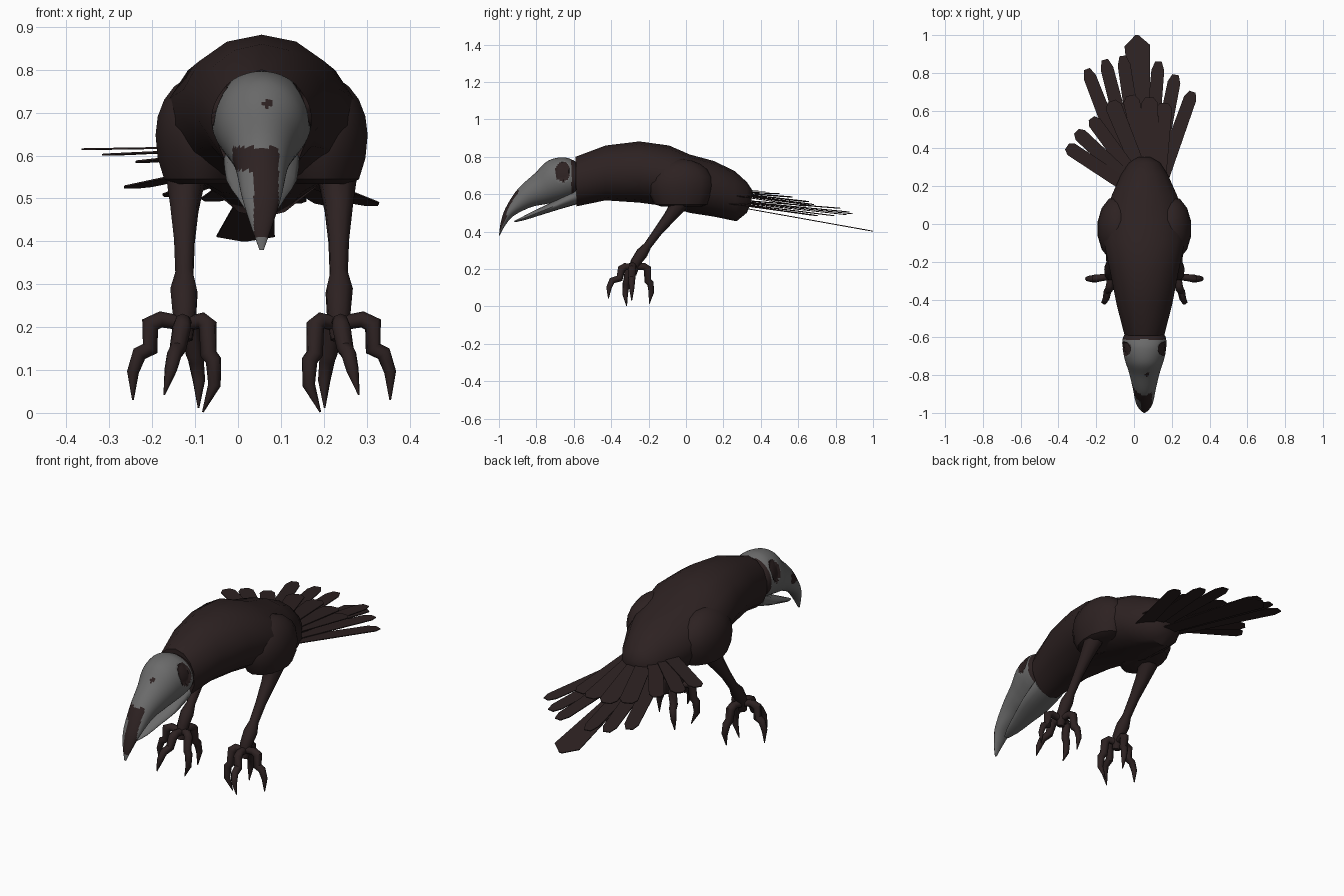
import bpy, bmesh, math
from mathutils import Vector

if "Cube" in bpy.data.objects:
    bpy.data.objects.remove(bpy.data.objects["Cube"])

CX = 0.055  # the bird's own centre line


def material(name, rgb):
    m = bpy.data.materials.new(name)
    m.diffuse_color = (*rgb, 1)
    m.use_nodes = True
    m.node_tree.nodes["Principled BSDF"].inputs["Base Color"].default_value = m.diffuse_color
    return m


BROWN = material("dark brown plumage", (0.026, 0.0155, 0.0155))
GREY = material("bone grey", (0.145, 0.145, 0.145))


def finish(ob, angle=40):
    bpy.ops.object.select_all(action='DESELECT')
    bpy.context.view_layer.objects.active = ob
    ob.select_set(True)
    bpy.ops.object.shade_smooth_by_angle(angle=math.radians(angle))
    return ob


def new_object(name, bm, mats):
    bmesh.ops.recalc_face_normals(bm, faces=bm.faces)
    me = bpy.data.meshes.new(name)
    bm.to_mesh(me)
    bm.free()
    for m in mats:
        me.materials.append(m)
    ob = bpy.data.objects.new(name, me)
    bpy.context.collection.objects.link(ob)
    return ob


def refine(st, n):
    """Catmull-Rom interpolation between loft stations."""
    out = []
    for i in range(len(st) - 1):
        quad = (st[max(i - 1, 0)], st[i], st[i + 1], st[min(i + 2, len(st) - 1)])
        for k in range(n):
            t = k / n
            out.append([0.5 * (2 * b + (c - a) * t + (2 * a - 5 * b + 4 * c - d) * t * t
                               + (3 * b - a - 3 * c + d) * t ** 3) for a, b, c, d in zip(*quad)])
    return out + [st[-1]]


def loft(name, stations, sides, mats, steps=1):
    """Stations: top y, top z, bottom y, bottom z, half width."""
    bm = bmesh.new()
    rings = []
    for ty, tz, by, bz, w in refine(stations, steps):
        mid, up = Vector((CX, (ty + by) / 2, (tz + bz) / 2)), Vector((0, (ty - by) / 2, (tz - bz) / 2))
        rings.append([bm.verts.new(mid + up * math.cos(a) + Vector((w * math.sin(a), 0, 0)))
                      for a in (2 * math.pi * k / sides for k in range(sides))])
    for a, b in zip(rings, rings[1:]):
        for k in range(sides):
            j = (k + 1) % sides
            bm.faces.new((a[k], a[j], b[j], b[k]))
    bm.faces.new(rings[0])
    bm.faces.new(rings[-1])
    return new_object(name, bm, mats)


def tube(name, pts, mat):
    """Tapered tube through points x, y, z, radius."""
    cu = bpy.data.curves.new(name, 'CURVE')
    cu.dimensions = '3D'
    cu.bevel_depth = 1.0
    cu.bevel_resolution = 2
    cu.use_fill_caps = True
    sp = cu.splines.new('POLY')
    sp.points.add(len(pts) - 1)
    for p, (x, y, z, r) in zip(sp.points, pts):
        p.co = (x, y, z, 1)
        p.radius = r
    cu.materials.append(mat)
    ob = bpy.data.objects.new(name, cu)
    bpy.context.collection.objects.link(ob)
    bpy.ops.object.select_all(action='DESELECT')
    bpy.context.view_layer.objects.active = ob
    ob.select_set(True)
    bpy.ops.object.convert(target='MESH')
    return finish(bpy.context.view_layer.objects.active, 50)


def feather(name, base, tip, w0, w1, point=0.5):
    """Very thin plate with a chamfered tip; point is the width left at the end."""
    base, tip = Vector(base), Vector(tip)
    d = tip - base
    side = d.cross(Vector((0, 0, 1))).normalized()
    up = side.cross(d).normalized() * 0.002
    bm = bmesh.new()
    e = w1 * point
    outline = [(0, -w0), (0.93, -w1), (1, -e), (1, e), (0.93, w1), (0, w0)]
    lo, hi = ([bm.verts.new(base + d * t + side * s + up * k) for t, s in outline] for k in (-1, 1))
    bm.faces.new(lo)
    bm.faces.new(hi)
    n = len(outline)
    for k in range(n):
        j = (k + 1) % n
        bm.faces.new((lo[k], lo[j], hi[j], hi[k]))
    return new_object(name, bm, [BROWN])


# Body
finish(loft("body", [
    (-.59, .80, -.585, .535, .108), (-.43, .86, -.43, .567, .150), (-.25, .882, -.25, .555, .186),
    (-.09, .86, -.10, .535, .220), (.02, .812, .02, .50, .220), (.15, .777, .15, .48, .178),
    (.26, .724, .27, .455, .125), (.325, .665, .325, .50, .085), (.355, .62, .35, .56, .035)],
    14, [BROWN]))

# Skull with the upper beak; eye sockets, beak ridge and nape are dark
skull = loft("skull", [
    (-.575, .755, -.575, .63, .090), (-.60, .780, -.595, .59, .112), (-.66, .797, -.64, .572, .117),
    (-.74, .777, -.70, .557, .103), (-.81, .710, -.75, .547, .083), (-.90, .627, -.83, .530, .062),
    (-.965, .525, -.92, .485, .046), (-.99, .450, -.965, .435, .027), (-1.0, .380, -.995, .380, .005)],
    64, [GREY, BROWN], 10)


def in_socket(p, scale=1.0):
    return ((p.y + .660) / .040) ** 2 + ((p.z - .720) / .054) ** 2 < scale and abs(p.x - CX) > .05


for f in skull.data.polygons:
    x, y, z = f.center
    n = f.normal
    x -= CX
    nape = y > -.612 and z > .6
    ridge = n.y < 0 and n.z > -.3 and y < -.84 and (
        (.41 < z < .62 and -.018 < x < .040) or (.565 < z < .62 and -.07 < x < .040))
    spot = n.y < -.2 and abs(x - .014) + abs(z - .722) < .012
    f.material_index = int(in_socket(f.center) or nape or ridge or spot)
for v in skull.data.vertices:
    if in_socket(v.co, 0.8):
        v.co.x -= math.copysign(.010, v.co.x - CX)
finish(skull, 60)

# Lower beak, slightly open
finish(loft("lower_beak", [
    (-.585, .64, -.585, .545, .088), (-.70, .566, -.68, .518, .082),
    (-.80, .518, -.78, .487, .056), (-.87, .482, -.86, .462, .036), (-.92, .457, -.915, .450, .012)],
    16, [GREY], 2), 60)

# Legs and feet: points are distance from the centre line, y, z, radius
LEG = [(.165, -.02, .62, .075), (.178, -.04, .54, .046), (.180, -.09, .475, .034), (.180, -.15, .40, .025),
       (.180, -.205, .325, .022), (.181, -.235, .285, .033), (.180, -.27, .235, .029), (.180, -.285, .17, .020)]
TOES = {
    "outer_toe": [(.19, -.28, .210, .017), (.235, -.285, .218, .019), (.260, -.288, .206, .022),
                  (.260, -.29, .150, .020), (.285, -.29, .138, .018), (.300, -.29, .095, .014), (.300, -.29, .030, .002)],
    "inner_toe": [(.17, -.28, .208, .017), (.138, -.295, .216, .019), (.125, -.305, .204, .022),
                  (.124, -.315, .138, .020), (.112, -.32, .122, .019), (.110, -.325, .065, .015), (.137, -.317, .002, .002)],
    "front_toe": [(.18, -.29, .210, .018), (.184, -.325, .213, .019), (.186, -.345, .200, .022),
                  (.195, -.355, .150, .020), (.203, -.395, .138, .018), (.212, -.412, .100, .015), (.227, -.415, .042, .002)],
    "back_toe": [(.18, -.27, .210, .018), (.170, -.225, .214, .019), (.166, -.205, .200, .022),
                 (.158, -.205, .138, .020), (.153, -.19, .123, .019), (.146, -.185, .075, .015), (.147, -.197, .012, .002)],
}
for side, s in (("left", -1), ("right", 1)):
    def place(pts):
        return [(CX + s * d, y, z, r) for d, y, z, r in pts]
    tube(side + "_leg", place(LEG), BROWN)
    for toe, pts in TOES.items():
        tube(side + "_" + toe, place(pts), BROWN)

    # Rounded hip bulging from the body, flat underneath
    bm = bmesh.new()
    bmesh.ops.create_uvsphere(bm, u_segments=14, v_segments=10, radius=1)
    for v in bm.verts:
        z = v.co.z if v.co.z > 0 else max(-.82, v.co.z * 1.25)
        v.co = Vector((CX + s * .142 + v.co.x * .108, -.025 + v.co.y * .175, .648 + z * .140))
    finish(new_object(side + "_hip", bm, [BROWN]))

# Tail: short upper fan and long lower fan, spread unevenly
UPPER = [(-.355, .41, .615), (-.305, .49, .602), (-.225, .56, .585), (-.12, .65, .56),
         (-.02, .68, .545), (.08, .67, .54), (.16, .64, .535)]
LOWER = [(-.25, .82, .525), (-.155, .87, .505), (-.06, .89, .495), (.13, .86, .49), (.22, .79, .485), (.31, .70, .485)]
for i, tip in enumerate(UPPER):
    feather("upper_tail_feather_%d" % (i + 1), (-.035 + i * .028, .20 + .012 * min(i, 3), .620 - i * .004),
            tip, .036, .036 if i < 3 else .044)
for i, tip in enumerate(LOWER):
    feather("lower_tail_feather_%d" % (i + 1), (-.01 + i * .028, .20, .575 - i * .004),
            tip, .040, .034)
feather("long_tail_feather", (.055, .20, .545), (.015, 1.0, .402), .03, .068, .12)
